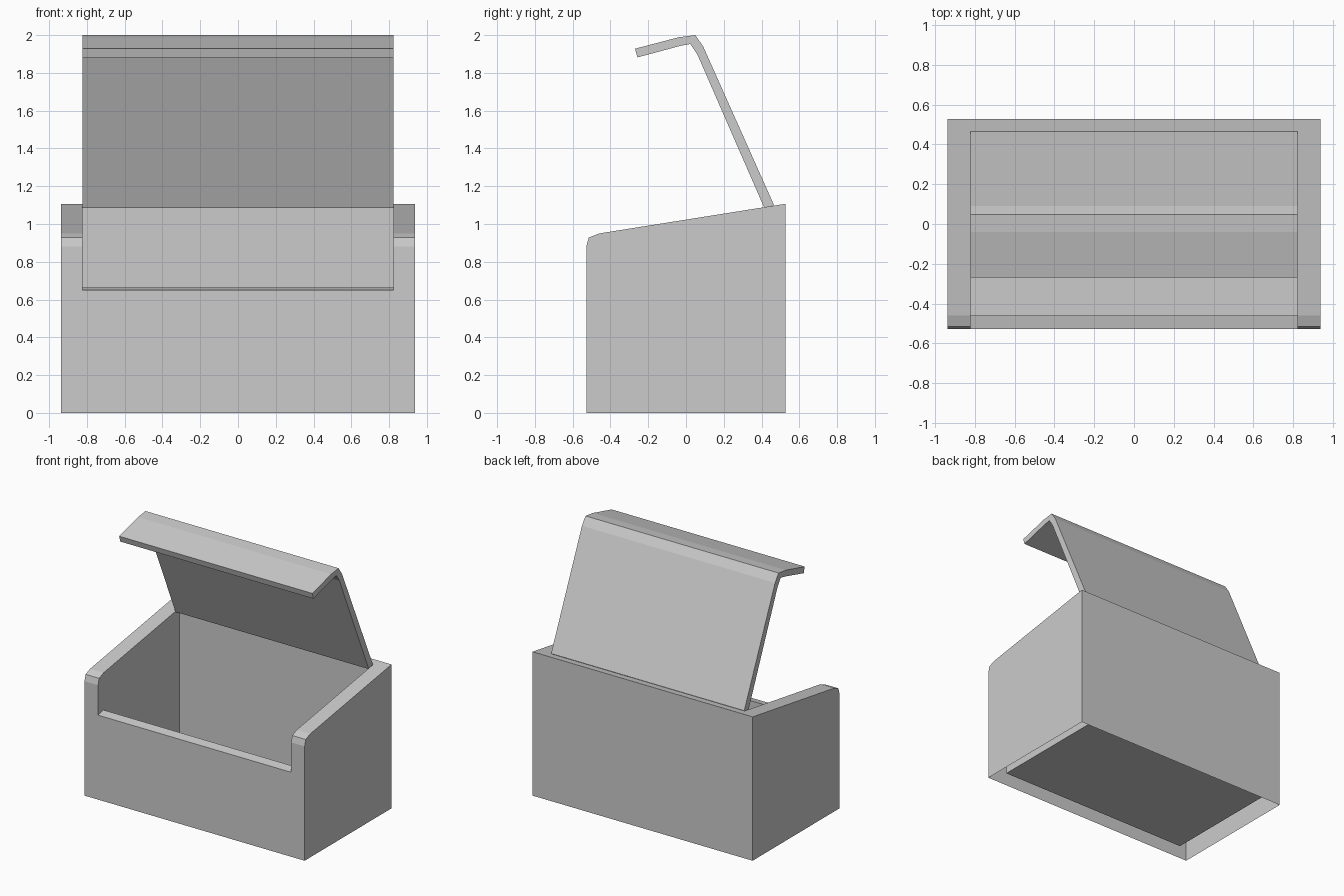
import bpy, bmesh

if "Cube" in bpy.data.objects:
    bpy.data.objects.remove(bpy.data.objects["Cube"])

W, WI = 0.937, 0.822            # outer / inner half widths
YF, YB = -0.528, 0.528          # outer front and back
IF, IB = -0.461, 0.462          # inner front and back
FLOOR, LIP0, LIP1 = 0.05, 0.65, 0.664


def make_object(name, faces):
    bm = bmesh.new()
    for pts in faces:
        bm.faces.new([bm.verts.new(p) for p in pts])
    bmesh.ops.remove_doubles(bm, verts=bm.verts, dist=1e-4)
    bmesh.ops.recalc_face_normals(bm, faces=bm.faces)
    mesh = bpy.data.meshes.new(name)
    bm.to_mesh(mesh)
    bm.free()
    obj = bpy.data.objects.new(name, mesh)
    bpy.context.collection.objects.link(obj)
    return obj


def at_x(x, profile):
    return [(x, y, z) for y, z in profile]


def strip(x0, x1, profile):
    return [[(x0, *a), (x1, *a), (x1, *b), (x0, *b)]
            for a, b in zip(profile, profile[1:])]


# Hollow-walled box, open underneath, with a raised floor
arm = [(YB, 1.107), (IB, 1.0965), (-0.46, 0.95), (-0.515, 0.928), (YF, 0.88)]
box = []
for s in (-1, 1):
    # outer side, sloping rim with rounded front corner, inner side
    box.append(at_x(s * W, [(YF, 0), (YB, 0)] + arm))
    box += strip(s * WI, s * W, arm)
    box.append(at_x(s * WI, [(IF, FLOOR), (IB, FLOOR)] + arm[1:]
                    + [(YF, LIP0), (IF, LIP1)]))
# front face with the lowered opening
box.append([(x, YF, z) for x, z in
            [(-W, 0), (W, 0), (W, 0.88), (WI, 0.88), (WI, LIP0),
             (-WI, LIP0), (-WI, 0.88), (-W, 0.88)]])
# back face
box.append([(x, YB, z) for x, z in
            [(-W, 0), (W, 0), (W, 1.107), (WI, 1.107), (-WI, 1.107), (-W, 1.107)]])
# front lip, front inner wall, floor, back inner wall, back rim
box += strip(-WI, WI, [(YF, LIP0), (IF, LIP1), (IF, FLOOR), (IB, FLOOR),
                       arm[1], arm[0]])
make_object("box", box)

# Open bent lid
lid = [(0.466, 1.10), (0.091, 1.94), (0.049, 2.0), (-0.041, 1.988), (-0.27, 1.928),
       (-0.257, 1.882), (-0.03, 1.943), (0.023, 1.953), (0.06, 1.898), (0.415, 1.084)]
make_object("lid", [at_x(-WI, lid), at_x(WI, lid)] + strip(-WI, WI, lid + lid[:1]))
